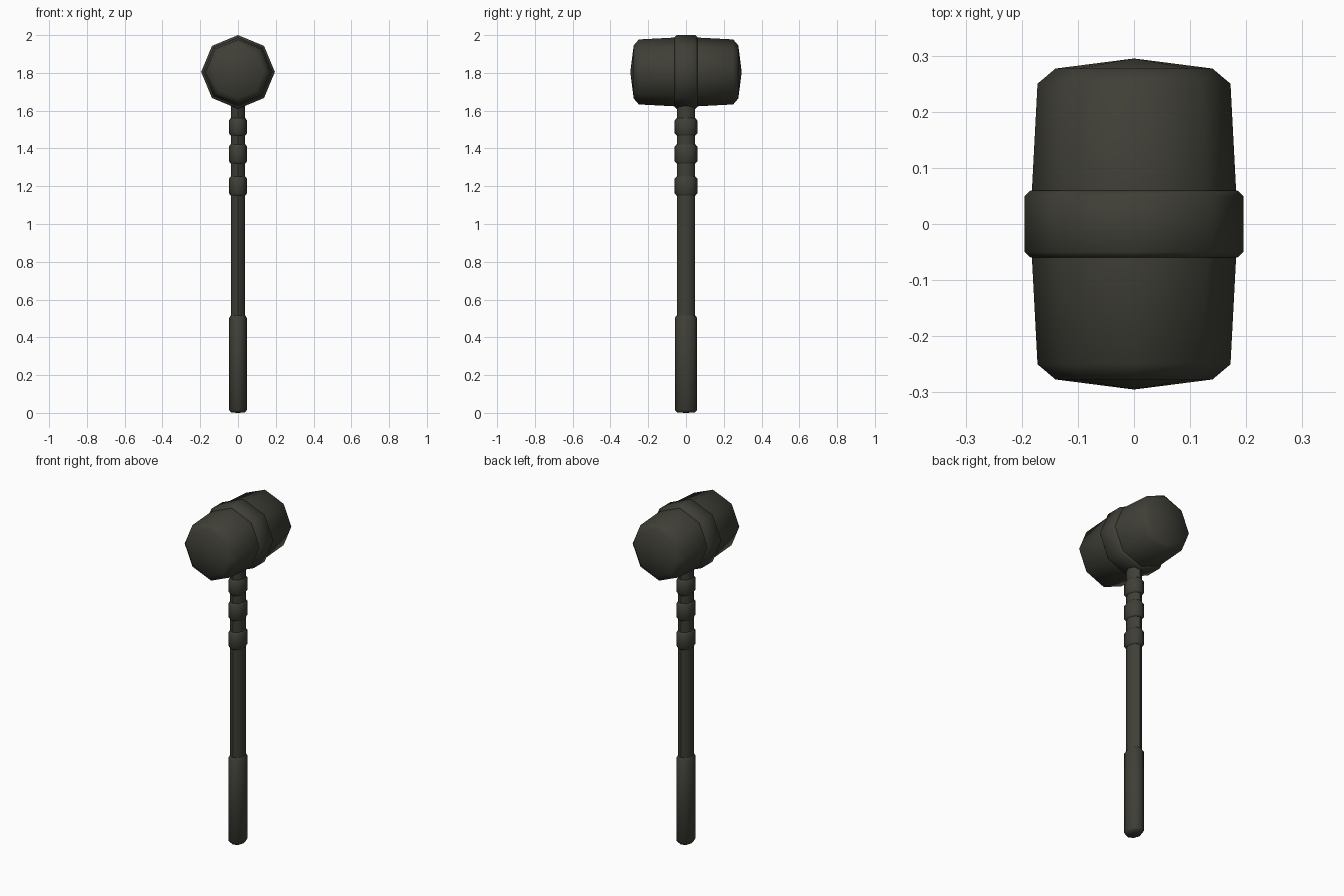
import bpy, bmesh, math
from mathutils import Matrix

if "Cube" in bpy.data.objects:
    bpy.data.objects.remove(bpy.data.objects["Cube"])

mat = bpy.data.materials.new("dark olive rubber")
mat.diffuse_color = (0.05, 0.049, 0.038, 1)
mat.use_nodes = True
mat.node_tree.nodes["Principled BSDF"].inputs["Base Color"].default_value = mat.diffuse_color


def lathe(name, profile, sides=8, matrix=Matrix()):
    """Spin (radius, height) points round z; radius 0 makes a tip."""
    bm = bmesh.new()
    rings = []
    for r, h in profile:
        if r == 0:
            rings.append([bm.verts.new((0, 0, h))])
        else:
            rings.append([bm.verts.new((r * math.cos(2 * math.pi * i / sides),
                                        r * math.sin(2 * math.pi * i / sides), h))
                          for i in range(sides)])
    for a, b in zip(rings, rings[1:]):
        for i in range(sides):
            j = (i + 1) % sides
            loop = [a[i % len(a)], a[j % len(a)], b[j % len(b)], b[i % len(b)]]
            bm.faces.new(list(dict.fromkeys(loop)))
    bmesh.ops.transform(bm, matrix=matrix, verts=bm.verts)
    bmesh.ops.recalc_face_normals(bm, faces=bm.faces)
    me = bpy.data.meshes.new(name)
    bm.to_mesh(me)
    bm.free()
    ob = bpy.data.objects.new(name, me)
    bpy.context.collection.objects.link(ob)
    me.materials.append(mat)
    bpy.context.view_layer.objects.active = ob
    ob.select_set(True)
    bpy.ops.object.shade_smooth_by_angle(angle=math.radians(50))
    ob.select_set(False)
    return ob


# Head: octagonal barrel along y with domed striking faces and a raised band
half = [(0.182, 0.06), (0.172, 0.25), (0.14, 0.277), (0, 0.295)]
head_matrix = Matrix.Translation((0, 0, 1.805)) @ Matrix.Rotation(math.pi / 2, 4, 'X')
lathe("mallet_head", [(r, -h) for r, h in reversed(half)] + half, matrix=head_matrix)
lathe("head_band", [(0.175, -0.06), (0.184, -0.06), (0.195, -0.05),
                    (0.195, 0.05), (0.184, 0.06), (0.175, 0.06)], matrix=head_matrix)

# Handle parts: oval octagons, deeper in y than in x
oval = Matrix.Diagonal((0.79, 1, 1, 1))
lathe("shaft", [(0.048, 0.45), (0.048, 1.7)], matrix=oval)
lathe("grip", [(0, 0), (0.046, 0.002), (0.059, 0.015), (0.059, 0.503),
               (0.050, 0.515), (0.04, 0.515)], matrix=oval)

# Three collars below the head
for n, (z0, z1) in enumerate([(1.15, 1.252), (1.32, 1.422), (1.468, 1.56)]):
    lathe(f"collar_{n + 1}", [(0.04, z0), (0.050, z0), (0.060, z0 + 0.012),
                              (0.060, z1 - 0.012), (0.050, z1), (0.04, z1)], matrix=oval)
